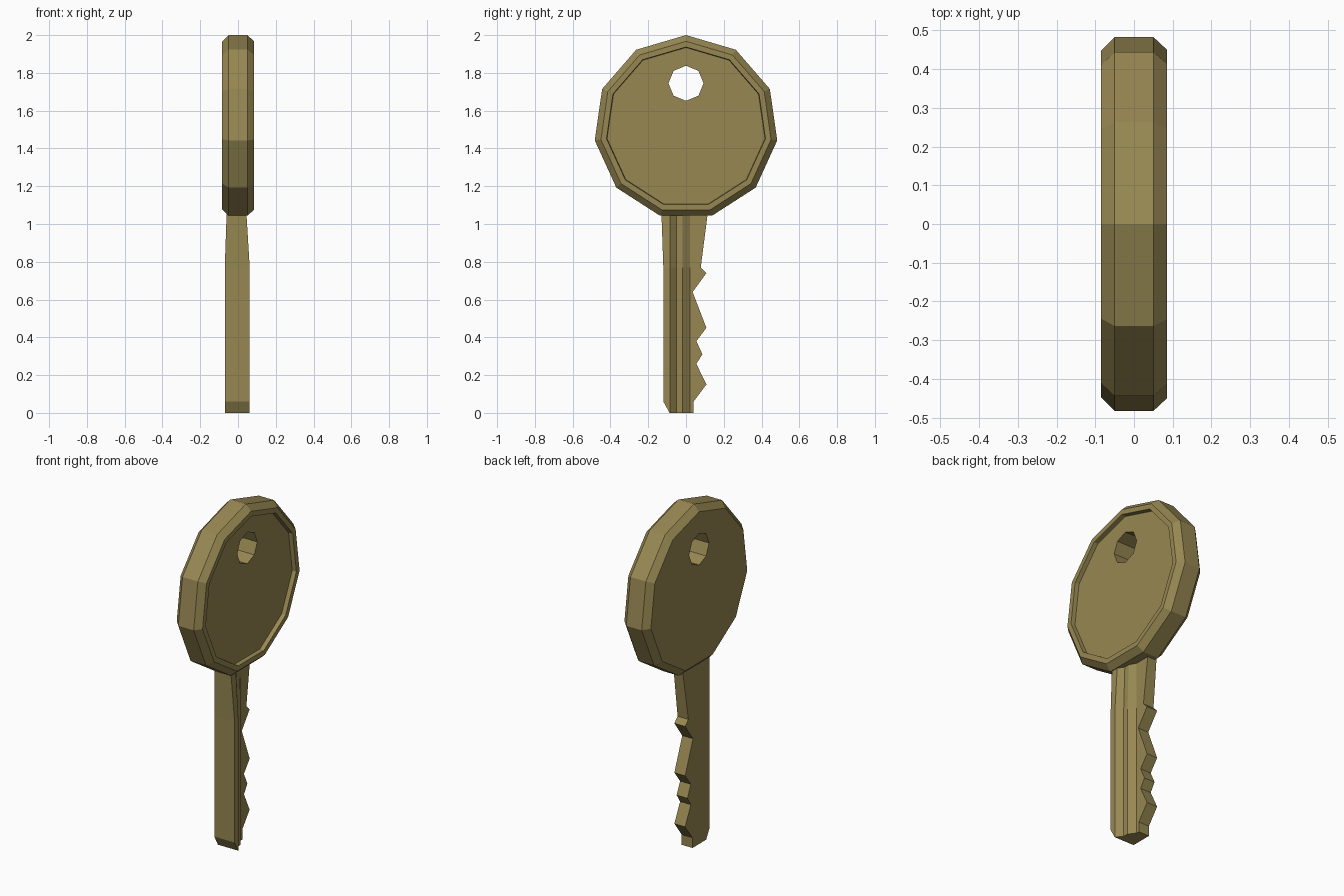
import bpy, bmesh
from math import sin, cos, pi

if "Cube" in bpy.data.objects:
    bpy.data.objects.remove(bpy.data.objects["Cube"])

brass = bpy.data.materials.new("brass")
brass.diffuse_color = (0.31, 0.245, 0.085, 1)
brass.use_nodes = True
brass.node_tree.nodes["Principled BSDF"].inputs["Base Color"].default_value = brass.diffuse_color


def finish(bm, name):
    bmesh.ops.recalc_face_normals(bm, faces=bm.faces)
    mesh = bpy.data.meshes.new(name)
    bm.to_mesh(mesh)
    bm.free()
    mesh.materials.append(brass)
    obj = bpy.data.objects.new(name, mesh)
    bpy.context.collection.objects.link(obj)


def bridge(bm, a, b):
    n = len(a)
    for i in range(n):
        bm.faces.new((a[i], a[(i + 1) % n], b[(i + 1) % n], b[i]))


def ring(bm, x, r, n, zc):
    # polygon facing along x with one corner at the top
    return [bm.verts.new((x, r * sin(2 * pi * i / n), zc + r * cos(2 * pi * i / n)))
            for i in range(n)]


def loop_edges(bm, loop):
    return [bm.edges.get((v, loop[(i + 1) % len(loop)])) for i, v in enumerate(loop)]


# Head: eleven-sided disc, bevelled rim, recess on the +x side, key ring hole
bm = bmesh.new()
profile = [(-0.085, 0.452), (-0.05, 0.488), (0.05, 0.488),
           (0.085, 0.455), (0.085, 0.425), (0.06, 0.422)]
rings = [ring(bm, x, r, 11, 1.512) for x, r in profile]
for a, b in zip(rings, rings[1:]):
    bridge(bm, a, b)
holes = [ring(bm, x, 0.093, 8, 1.745) for x in (-0.085, 0.06)]
bridge(bm, *holes)
for outer, hole in ((rings[0], holes[0]), (rings[-1], holes[1])):
    bmesh.ops.triangle_fill(bm, edges=loop_edges(bm, outer) + loop_edges(bm, hole),
                            use_beauty=True)
finish(bm, "key_head")

# Blade: stepped cross-section lofted upward; (z, back y, toothed y)
stations = [(0, -0.087, 0.04), (0.06, -0.12, 0.04), (0.15, -0.12, 0.108),
            (0.26, -0.12, 0.055), (0.31, -0.12, 0.087), (0.38, -0.12, 0.055),
            (0.45, -0.12, 0.108), (0.64, -0.12, 0.035), (0.74, -0.12, 0.108),
            (0.77, -0.12, 0.078), (1.055, -0.13, 0.115)]
bm = bmesh.new()
rings = []
for z, back, front in stations:
    s = 0.72 if z > 1 else 1      # thinner where it meets the head
    section = [(-0.07, back), (0.062, back), (0.062, -0.085), (0.03, -0.05),
               (0.03, -0.018), (0.0, 0.022), (0.0, front), (-0.07, front)]
    rings.append([bm.verts.new((x * s if x > 0 else x * (s + 1) / 2, y, z))
                  for x, y in section])
for a, b in zip(rings, rings[1:]):
    bridge(bm, a, b)
bm.faces.new(rings[0])
bm.faces.new(rings[-1])
finish(bm, "key_blade")
